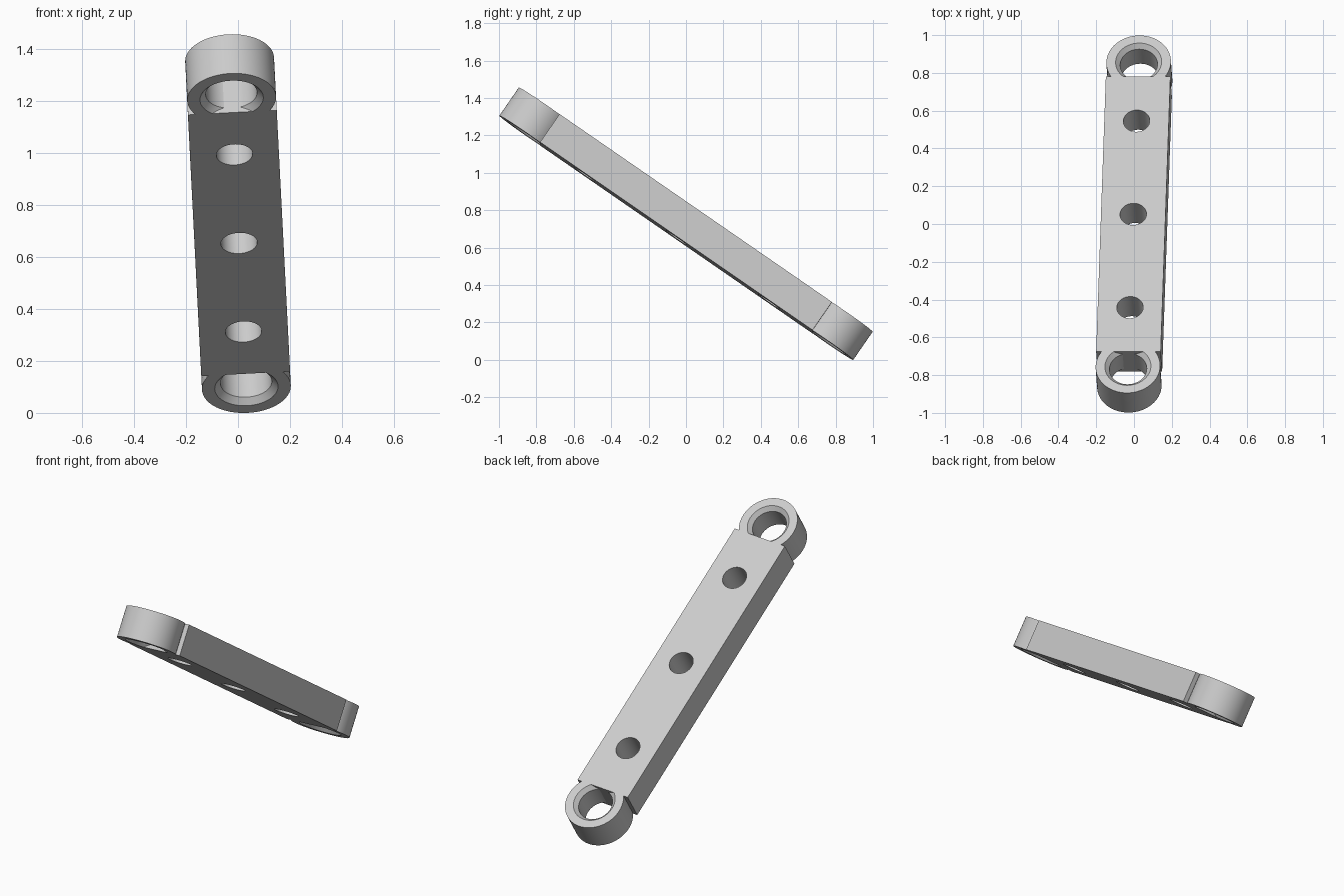
import bpy, bmesh, math
from mathutils import Matrix, Vector

cube = bpy.data.objects.get("Cube")
if cube:
    bpy.data.objects.remove(cube, do_unlink=True)

# Plain grey metal
grey = bpy.data.materials.new("light_grey")
grey.use_nodes = True
grey.diffuse_color = (0.6, 0.6, 0.6, 1)
grey.node_tree.nodes["Principled BSDF"].inputs["Base Color"].default_value = (0.6, 0.6, 0.6, 1)

THICK, RADIUS, BORE, CHAMFER_R, CHAMFER_D = 0.183, 0.171, 0.099, 0.122, 0.024
EYE_Y, BODY_HALF, HOLE_R, HOLE_STEP = 0.979, 0.885, 0.07, 0.6
SEGMENTS = 64

# Frame of the leaning arm: width, length and thickness directions
tilt = math.radians(34.6)
length = Vector((0.029, math.cos(tilt), -math.sin(tilt))).normalized()
normal = Vector((-0.043, math.sin(tilt), math.cos(tilt)))
normal = (normal - length * normal.dot(length)).normalized()
width = length.cross(normal)
frame = Matrix((width, length, normal)).transposed().to_4x4()
frame.translation = (0, 0, 0.728)


def finish(name, bm):
    mesh = bpy.data.meshes.new(name)
    bmesh.ops.recalc_face_normals(bm, faces=bm.faces)
    bm.to_mesh(mesh)
    bm.free()
    obj = bpy.data.objects.new(name, mesh)
    bpy.context.collection.objects.link(obj)
    mesh.materials.append(grey)
    obj.matrix_world = frame
    return obj


def smooth(obj):
    bpy.ops.object.select_all(action='DESELECT')
    obj.select_set(True)
    bpy.context.view_layer.objects.active = obj
    bpy.ops.object.shade_smooth_by_angle(angle=math.radians(30))


# Ring with a chamfered bore, turned from its cross-section
def ring(name, y):
    h = THICK / 2
    section = [(RADIUS, -h), (RADIUS, h), (CHAMFER_R, h), (BORE, h - CHAMFER_D),
               (BORE, CHAMFER_D - h), (CHAMFER_R, -h)]
    bm = bmesh.new()
    verts = [bm.verts.new((r, 0, z)) for r, z in section]
    edges = [bm.edges.new((v, verts[i - 1])) for i, v in enumerate(verts)]
    bmesh.ops.spin(bm, geom=verts + edges, cent=(0, 0, 0), axis=(0, 0, 1),
                   angle=math.tau, steps=SEGMENTS)
    bmesh.ops.remove_doubles(bm, verts=bm.verts, dist=0.0001)
    bmesh.ops.translate(bm, verts=bm.verts, vec=(0, y, 0))
    smooth(finish(name, bm))


ring("upper_ring", -EYE_Y)
ring("lower_ring", EYE_Y)

# Flat bar between the rings
bm = bmesh.new()
bmesh.ops.create_cube(bm, size=1)
bmesh.ops.scale(bm, verts=bm.verts, vec=(RADIUS * 2, BODY_HALF * 2, THICK))
bar = finish("bar", bm)

# Three holes drilled through the bar
bm = bmesh.new()
for i in (-1, 0, 1):
    bmesh.ops.create_cone(bm, cap_ends=True, segments=SEGMENTS, radius1=HOLE_R,
                          radius2=HOLE_R, depth=THICK * 2,
                          matrix=Matrix.Translation((0, i * HOLE_STEP, 0)))
drill = finish("hole_cutter", bm)
drill.hide_render = True
cut = bar.modifiers.new("holes", 'BOOLEAN')
cut.operation, cut.solver, cut.object = 'DIFFERENCE', 'EXACT', drill
bpy.context.view_layer.objects.active = bar
bpy.ops.object.modifier_apply(modifier=cut.name)
bpy.data.objects.remove(drill, do_unlink=True)
smooth(bar)
